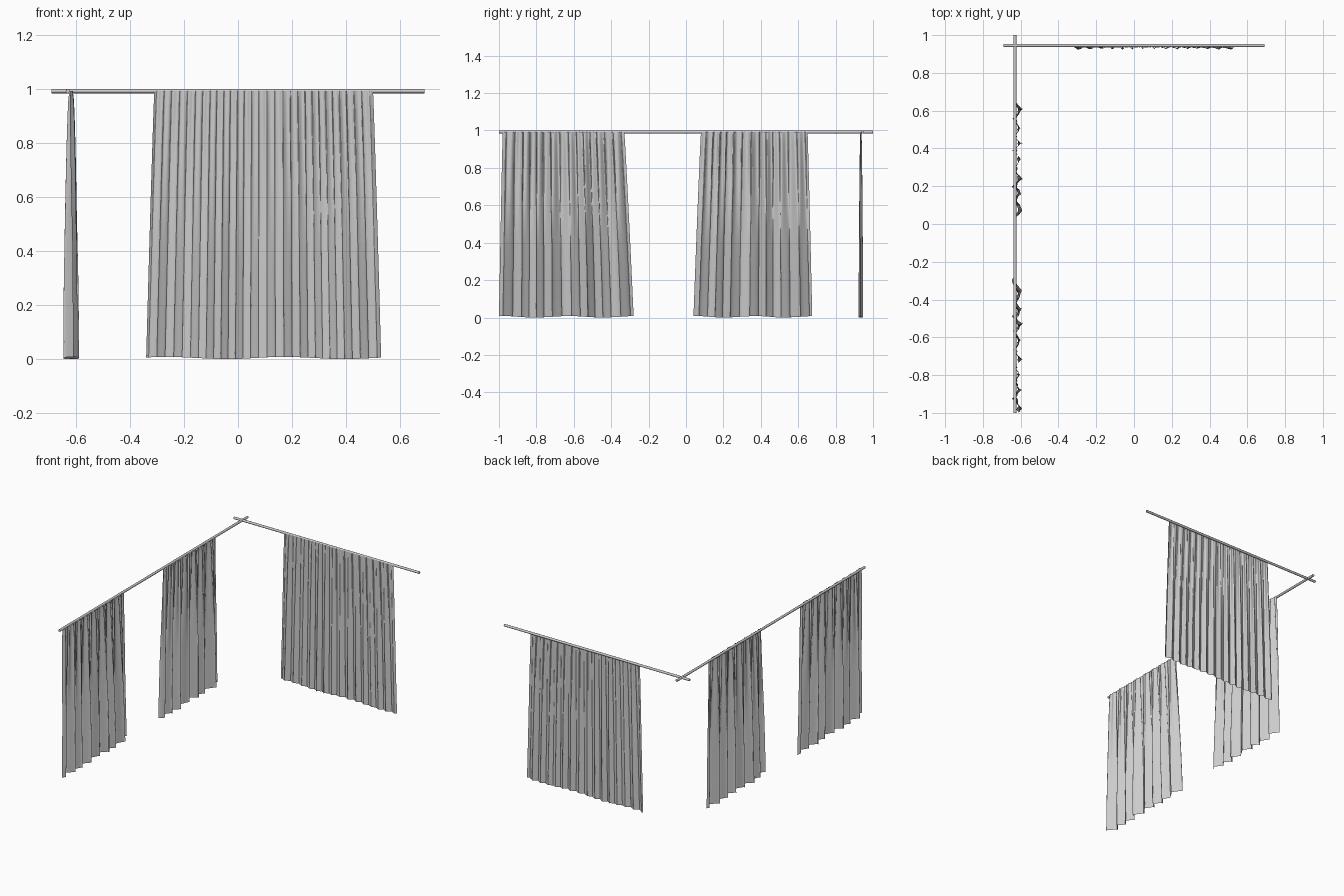
import bpy, bmesh, math, random
from math import sin, pi
from mathutils import Vector

if "Cube" in bpy.data.objects:
    bpy.data.objects.remove(bpy.data.objects["Cube"])

random.seed(4)


def rod(name, start, end, radius):
    a, b = Vector(start), Vector(end)
    bpy.ops.mesh.primitive_cylinder_add(vertices=16, radius=radius,
                                        depth=(b - a).length, location=(a + b) / 2)
    ob = bpy.context.object
    ob.name = name
    ob.rotation_euler = (b - a).to_track_quat('Z', 'Y').to_euler()
    bpy.ops.object.shade_smooth_by_angle()


def curtain(name, top, bottom, centre, depth, folds, along_x):
    """Gathered cloth: tight pleats at the rod opening into broad folds at the hem."""
    nu, nv = folds * 24, 36
    phases = [random.uniform(0, 2 * pi) for _ in range(5)]
    bm = bmesh.new()
    rows = []
    for j in range(nv + 1):
        d = j / nv                        # 0 at rod, 1 at hem
        flare = d ** 0.9
        lo = top[0] + (bottom[0] - top[0]) * flare
        hi = top[1] + (bottom[1] - top[1]) * flare
        amp = depth * (0.22 + 0.78 * min(1, d * 1.15) ** 0.5)
        gather = max(0, 1 - d / 0.65) ** 1.3
        row = []
        for i in range(nu + 1):
            u = i / nu
            ph = 2 * pi * folds * u + 0.55 * sin(2 * pi * 2.3 * u + phases[0])
            size = 0.8 + 0.2 * sin(2 * pi * 3.4 * u + phases[1])
            # broad folds plus fine pleats that die out downwards
            broad = sin(ph) * size
            fine = sin(3 * ph + phases[2] + 1.2 * sin(5 * u + phases[3]))
            off = amp * ((1 - 0.5 * gather) * broad + 0.5 * gather * fine)
            ends = min(1, u * folds * 4, (1 - u) * folds * 4)
            side = 0.10 * (hi - lo) / folds * sin(2 * ph) * ends * (0.5 + 0.5 * d)
            s = min(hi, max(lo, lo + (hi - lo) * u + side))
            hem = 0.004 + 0.004 * sin(2 * pi * 2 * u + phases[4])
            z = 0.993 + (hem - 0.993) * d
            co = (s, centre + off, z) if along_x else (centre + off, s, z)
            row.append(bm.verts.new(co))
        rows.append(row)
    for r0, r1 in zip(rows, rows[1:]):
        for i in range(nu):
            f = bm.faces.new((r0[i], r1[i], r1[i + 1], r0[i + 1]))
            f.smooth = True
    if not along_x:
        bmesh.ops.reverse_faces(bm, faces=bm.faces[:])
    me = bpy.data.meshes.new(name)
    bm.to_mesh(me)
    bm.free()
    ob = bpy.data.objects.new(name, me)
    bpy.context.collection.objects.link(ob)


# Curtain rods crossing at the corner
rod("back_rod", (-0.69, 0.945, 0.992), (0.69, 0.945, 0.992), 0.008)
rod("side_rod", (-0.63, -1, 0.992), (-0.63, 1, 0.992), 0.008)

# Hanging curtains
curtain("back_curtain", (-0.31, 0.50), (-0.34, 0.53), 0.935, 0.012, 15, True)
curtain("side_curtain_front", (-0.98, -0.33), (-1.0, -0.28), -0.618, 0.029, 8, False)
curtain("side_curtain_rear", (0.08, 0.65), (0.04, 0.675), -0.618, 0.029, 7, False)
